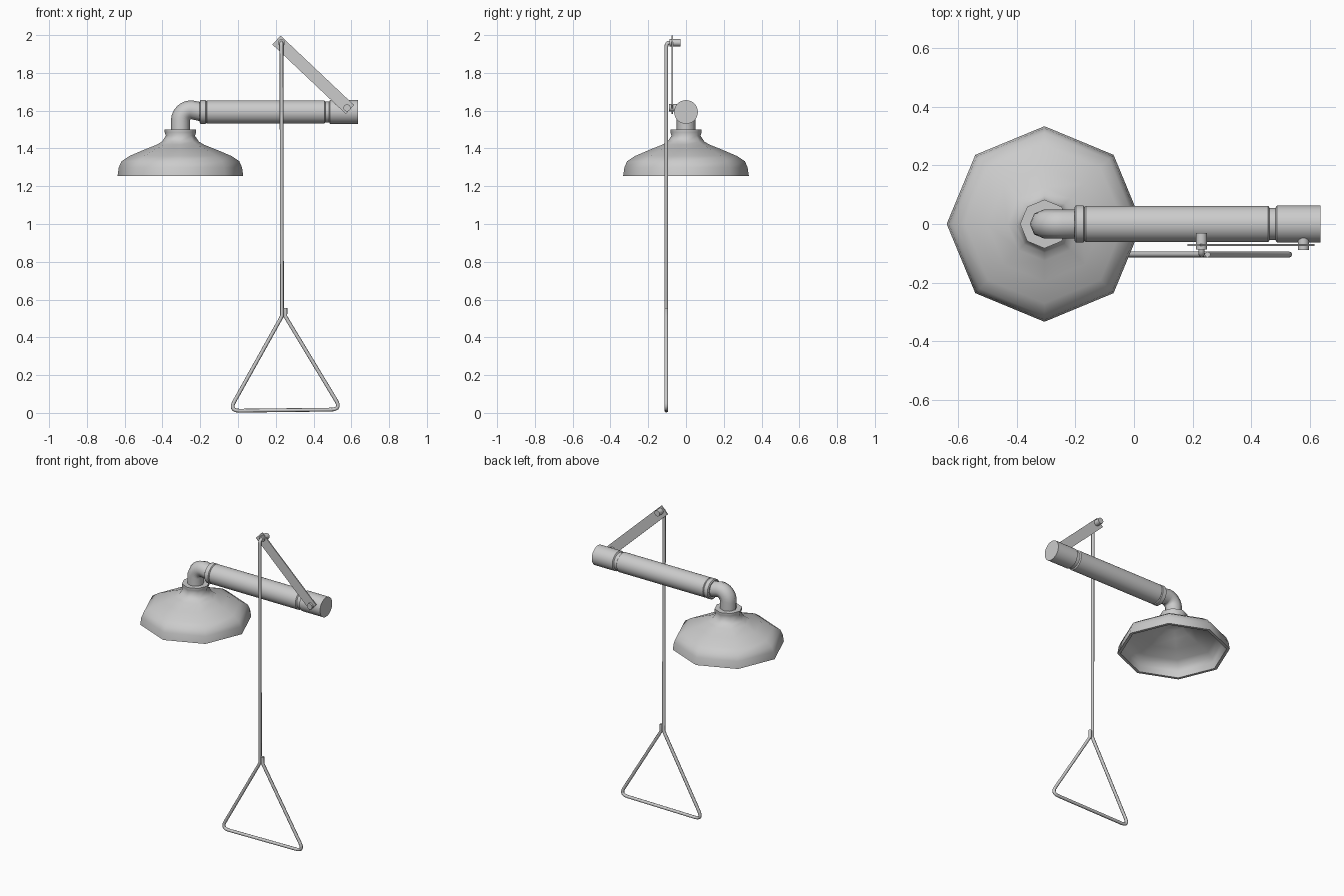
import bpy, math
from mathutils import Matrix, Vector

if "Cube" in bpy.data.objects:
    bpy.data.objects.remove(bpy.data.objects["Cube"])


def finish(ob, angle=35):
    bpy.ops.object.select_all(action='DESELECT')
    ob.select_set(True)
    bpy.context.view_layer.objects.active = ob
    bpy.ops.object.shade_smooth_by_angle(angle=math.radians(angle))
    return ob


def lathe(name, profile, sides, matrix, angle=35, closed=False):
    """Revolve (radius, height) points around local z; open profiles are capped."""
    verts, faces, n = [], [], len(profile)
    for r, h in profile:
        for i in range(sides):
            a = 2 * math.pi * i / sides
            verts.append((r * math.cos(a), r * math.sin(a), h))
    for k in range(n if closed else n - 1):
        a, b = k * sides, (k + 1) % n * sides
        for i in range(sides):
            j = (i + 1) % sides
            faces.append((a + i, a + j, b + j, b + i))
    if not closed:
        faces.append(tuple(reversed(range(sides))))
        faces.append(tuple(range((n - 1) * sides, n * sides)))
    me = bpy.data.meshes.new(name)
    me.from_pydata(verts, [], faces)
    me.transform(matrix)
    ob = bpy.data.objects.new(name, me)
    bpy.context.collection.objects.link(ob)
    return finish(ob, angle)


def tube(name, points, radius, res=2):
    """Round bar along a path of points."""
    cu = bpy.data.curves.new(name, 'CURVE')
    cu.dimensions = '3D'
    cu.bevel_depth = radius
    cu.bevel_resolution = res
    cu.use_fill_caps = True
    sp = cu.splines.new('POLY')
    sp.points.add(len(points) - 1)
    for p, co in zip(sp.points, points):
        p.co = (*co, 1)
    ob = bpy.data.objects.new(name, cu)
    bpy.context.collection.objects.link(ob)
    bpy.ops.object.select_all(action='DESELECT')
    ob.select_set(True)
    bpy.context.view_layer.objects.active = ob
    bpy.ops.object.convert(target='MESH')
    return finish(bpy.context.object, 50)


HX, PZ = -0.305, 1.593          # head axis, pipe height
ALONG_X = Matrix.Rotation(math.pi / 2, 4, 'Y')
ALONG_Y = Matrix.Rotation(-math.pi / 2, 4, 'X')

# Eight-sided shower head, a thin hollow shell with a solid neck
outer = [(0.333, 1.254), (0.326, 1.30), (0.312, 1.332), (0.27, 1.36), (0.195, 1.392),
         (0.125, 1.42), (0.098, 1.436), (0.077, 1.467), (0.083, 1.485), (0.083, 1.50)]
inner = [(0.07, 1.435), (0.115, 1.408), (0.19, 1.378), (0.262, 1.346),
         (0.298, 1.322), (0.308, 1.295), (0.314, 1.254)]
lathe("shower_head", [(0.001, 1.44)] + inner + outer + [(0.001, 1.50)], 8,
      Matrix.Translation((HX, 0, 0)), 50)

# Elbow from neck to pipe
bend = 0.058
arc = [(HX + bend * (1 - math.cos(t)), 0, 1.547 + bend * math.sin(t))
       for t in (math.pi / 2 * i / 6 for i in range(7))]
tube("elbow", [(HX, 0, 1.48)] + arc + [(-0.19, 0, PZ)], 0.05)

# Horizontal pipe with collar, groove and end cap
lathe("pipe", [(0.056, -0.203), (0.063, -0.198), (0.063, -0.172), (0.058, -0.168),
               (0.062, -0.164), (0.062, 0.457), (0.055, 0.462), (0.055, 0.482),
               (0.063, 0.487), (0.063, 0.635)], 32,
      Matrix.Translation((0, 0, PZ)) @ ALONG_X)

# Flat slanted lever
bpy.ops.mesh.primitive_cube_add(size=1)
lever = bpy.context.object
lever.name = "lever"
lever.data.transform(Matrix.Translation((0.398, -0.072, 1.79))
                     @ Matrix.Rotation(math.radians(43.4), 4, 'Y')
                     @ Matrix.Diagonal((0.535, 0.007, 0.064, 1)))

# Pivot pins: upper one holds the rod, lower one sits on the pipe
for name, x, z, y0, y1 in (("upper_pin", 0.23, 1.96, -0.087, -0.03),
                           ("lower_pin", 0.577, 1.615, -0.089, -0.04)):
    lathe(name, [(0.019, y0), (0.019, y1)], 16, Matrix.Translation((x, 0, z)) @ ALONG_Y)

# Pull rod and triangular handle, bent from one bar
RY = -0.104


def rounded(path, r, steps=5):
    """Replace inner corners with small quadratic bends."""
    pts = [Vector(p) for p in path]
    out = [pts[0]]
    for a, b, c in zip(pts, pts[1:], pts[2:]):
        p, q = b + (a - b).normalized() * r, b + (c - b).normalized() * r
        for i in range(steps + 1):
            t = i / steps
            out.append(p * (1 - t) ** 2 + b * 2 * t * (1 - t) + q * t * t)
    return out + [pts[-1]]


path = rounded([(0.23, -0.04, 1.96), (0.23, RY, 1.96), (0.233, RY, 0.515)], 0.02)
path += rounded([(0.225, RY, 0.498), (-0.047, RY, 0.011), (0.548, RY, 0.018),
                 (0.251, RY, 0.51)], 0.055)
path += [(0.251, RY, 0.555)]
tube("pull_rod_handle", path, 0.01)
